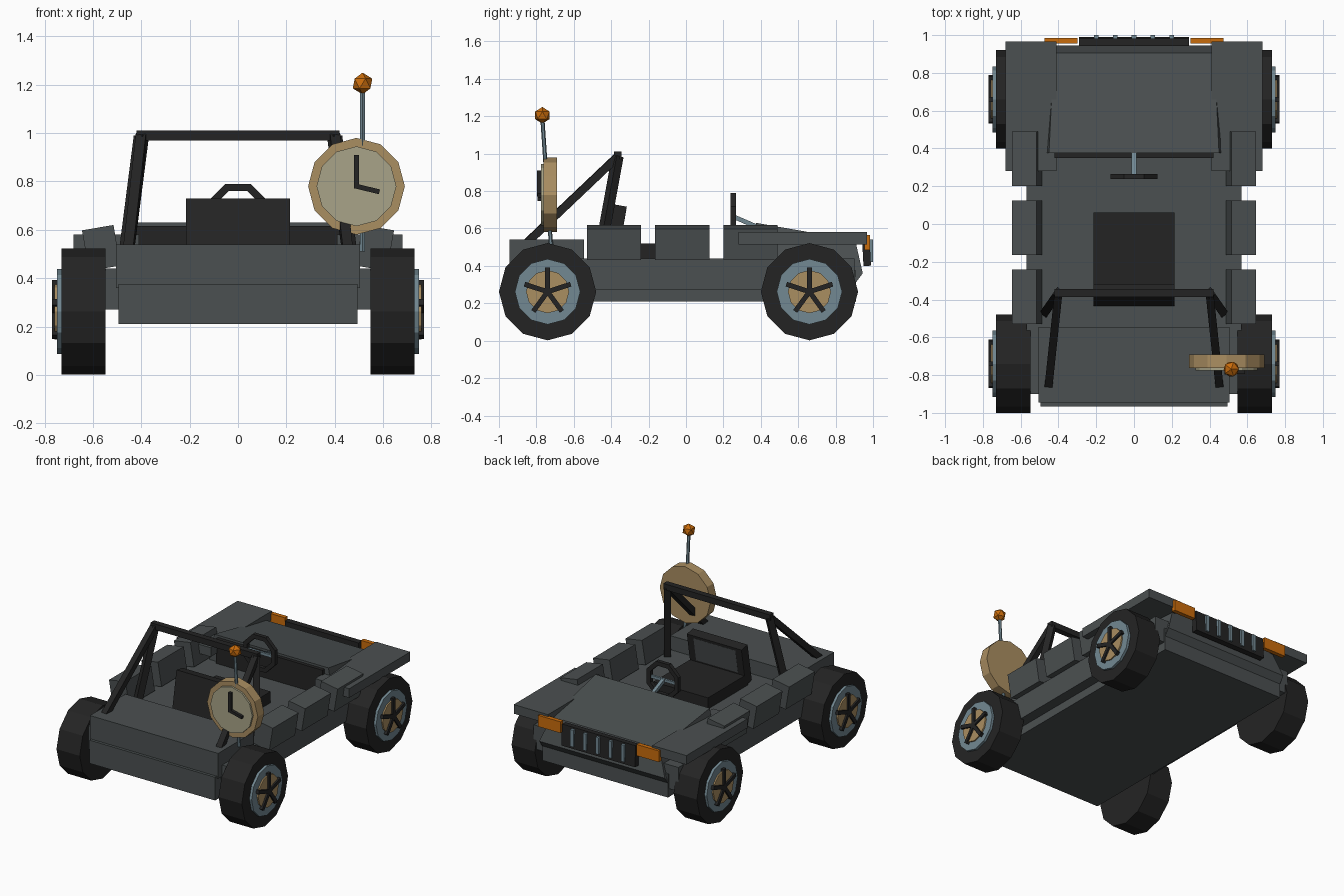
import bpy, bmesh, math
from mathutils import Vector, Matrix

if "Cube" in bpy.data.objects:
    bpy.data.objects.remove(bpy.data.objects["Cube"])


def material(name, hexcol):
    def lin(c):
        return c / 12.92 if c <= 0.04045 else ((c + 0.055) / 1.055) ** 2.4
    m = bpy.data.materials.new(name)
    rgb = [lin(int(hexcol[i:i + 2], 16) / 255) for i in (0, 2, 4)]
    m.diffuse_color = (*rgb, 1)
    m.use_nodes = True
    m.node_tree.nodes["Principled BSDF"].inputs["Base Color"].default_value = m.diffuse_color
    return m


GREY = material("body grey", "4B5051")
BLACK = material("rubber black", "242424")
STEEL = material("steel blue", "728892")
TAN = material("tan", "AA8E61")
CREAM = material("dial cream", "A8A488")
ORANGE = material("lamp orange", "C96C0C")


def finish(name, bm, mat):
    bmesh.ops.recalc_face_normals(bm, faces=bm.faces)
    me = bpy.data.meshes.new(name)
    bm.to_mesh(me)
    bm.free()
    me.materials.append(mat)
    ob = bpy.data.objects.new(name, me)
    bpy.context.collection.objects.link(ob)
    return ob


def box(name, mat, x, y, z, rot=(0, 0, 0)):
    """Box from (min, max) ranges, turned about its own centre."""
    bm = bmesh.new()
    bmesh.ops.create_cube(bm, size=1)
    size = [r[1] - r[0] for r in (x, y, z)]
    bmesh.ops.scale(bm, vec=size, verts=bm.verts)
    ob = finish(name, bm, mat)
    ob.location = [(r[0] + r[1]) / 2 for r in (x, y, z)]
    ob.rotation_euler = rot
    return ob


def rod(name, mat, a, b, r, sides):
    """Cylinder from point a to point b."""
    a, b = Vector(a), Vector(b)
    d = b - a
    bm = bmesh.new()
    bmesh.ops.create_cone(bm, cap_ends=True, segments=sides, radius1=r, radius2=r, depth=d.length)
    ob = finish(name, bm, mat)
    ob.location = (a + b) / 2
    ob.rotation_euler = d.to_track_quat('Z', 'Y').to_euler()
    return ob


def bar(name, mat, a, b, w):
    """Square bar from point a to point b."""
    a, b = Vector(a), Vector(b)
    d = b - a
    bm = bmesh.new()
    bmesh.ops.create_cube(bm, size=1)
    bmesh.ops.scale(bm, vec=(w, w, d.length), verts=bm.verts)
    ob = finish(name, bm, mat)
    ob.location = (a + b) / 2
    ob.rotation_euler = d.to_track_quat('Z', 'Y').to_euler()
    return ob


# Hull
box("chassis", GREY, (-.495, .495), (-.965, .91), (.21, .375))
box("sill_tub", GREY, (-.57, .57), (-.9, .9), (.27, .44))
box("rear_deck", GREY, (-.505, .505), (-.945, -.545), (.36, .54))

# Hood: side profile (y, z, half width)
profile = [(.375, .63, .45), (.905, .537, .425), (.945, .36, .495), (.9, .3, .495), (.375, .4, .495)]
bm = bmesh.new()
left = [bm.verts.new((-w, y, z)) for y, z, w in profile]
right = [bm.verts.new((w, y, z)) for y, z, w in profile]
bm.faces.new(left)
bm.faces.new(right[::-1])
for i in range(len(profile)):
    j = (i + 1) % len(profile)
    bm.faces.new((left[i], left[j], right[j], right[i]))
finish("hood", bm, GREY)
box("dashboard", BLACK, (-.42, .42), (.35, .38), (.44, .615))

# Grille and lamps
box("grille", BLACK, (-.29, .29), (.945, .985), (.40, .55), (math.radians(3), 0, 0))
for i in range(5):
    x = (i - 2) * .1
    box("grille_bar", STEEL, (x - .012, x + .012), (.97, 1.0), (.42, .54))

for s in (-1, 1):
    def rng(a, b):
        return tuple(sorted((s * a, s * b)))
    box("lamp", ORANGE, rng(.30, .475), (.955, .985), (.485, .565))
    box("front_fender", GREY, rng(.41, .68), (.28, .967), (.515, .58))
    # Leaning side armour blocks
    for y0, y1 in ((.2, .49), (-.165, .125), (-.53, -.24)):
        box("side_block", GREY, rng(.50, .632), (y0, y1), (.44, .61), (0, s * math.radians(9.5), 0))
    # Roll cage legs and braces
    top = (s * .40, -.365, .985)
    bar("roll_hoop_leg", BLACK, top, (s * .47, -.465, .44), .045)
    bar("roll_brace", BLACK, top, (s * .452, -.855, .52), .042)
    # Wheels
    for y in (-.74, .66):
        def disc(name, mat, x0, x1, r):
            rod(name, mat, (s * x0, y, .262), (s * x1, y, .262), r, 12)
        disc("tyre", BLACK, .547, .73, .26)
        disc("rim", STEEL, .70, .748, .175)
        disc("hub", TAN, .70, .758, .115)
        for k in range(5):
            a = math.radians(90 + 72 * k)
            bar("spoke", BLACK, (s * .757, y, .262),
                (s * .757, y + .13 * math.cos(a), .262 + .13 * math.sin(a)), .026)
bar("roll_hoop_top", BLACK, (-.42, -.365, .99), (.42, -.365, .99), .042)

# Seat
box("seat_base", BLACK, (-.215, .215), (-.39, .06), (.44, .52))
lean = (-math.radians(10), 0, 0)
box("seat_back", BLACK, (-.215, .215), (-.41, -.34), (.45, .725), lean)
box("seat_back_pad", GREY, (-.165, .165), (-.342, -.334), (.53, .70), lean)

# Steering wheel: octagonal ring with a flat top
bm = bmesh.new()
rings = []
for i in range(8):
    a = math.radians(22.5 + 45 * i)
    ring = []
    for dr, dy in ((-1, -1), (1, -1), (1, 1), (-1, 1)):
        r = .119 + dr * .016
        ring.append(bm.verts.new((r * math.cos(a), .252 + dy * .014, .665 + r * math.sin(a))))
    rings.append(ring)
for i in range(8):
    p, q = rings[i], rings[(i + 1) % 8]
    for j in range(4):
        k = (j + 1) % 4
        bm.faces.new((p[j], p[k], q[k], q[j]))
finish("steering_wheel", bm, BLACK)
box("steering_crossbar", STEEL, (-.105, .105), (.245, .26), (.655, .675))
bar("steering_column", STEEL, (0, .25, .665), (0, .40, .60), .024)

# Dial on the rear right corner, with two hands
rod("dial_rim", TAN, (.49, -.69, .78), (.49, -.762, .78), .2, 12)
rod("dial_face", CREAM, (.49, -.75, .78), (.49, -.775, .78), .165, 12)
bar("long_hand", BLACK, (.49, -.785, .77), (.49, -.785, .91), .022)
bar("short_hand", BLACK, (.49, -.785, .78), (.585, -.785, .757), .02)

# Antenna
rod("antenna", STEEL, (.515, -.722, .51), (.515, -.768, 1.19), .011, 6)
bm = bmesh.new()
bmesh.ops.create_icosphere(bm, subdivisions=1, radius=.045)
finish("antenna_ball", bm, ORANGE).location = (.515, -.768, 1.205)
